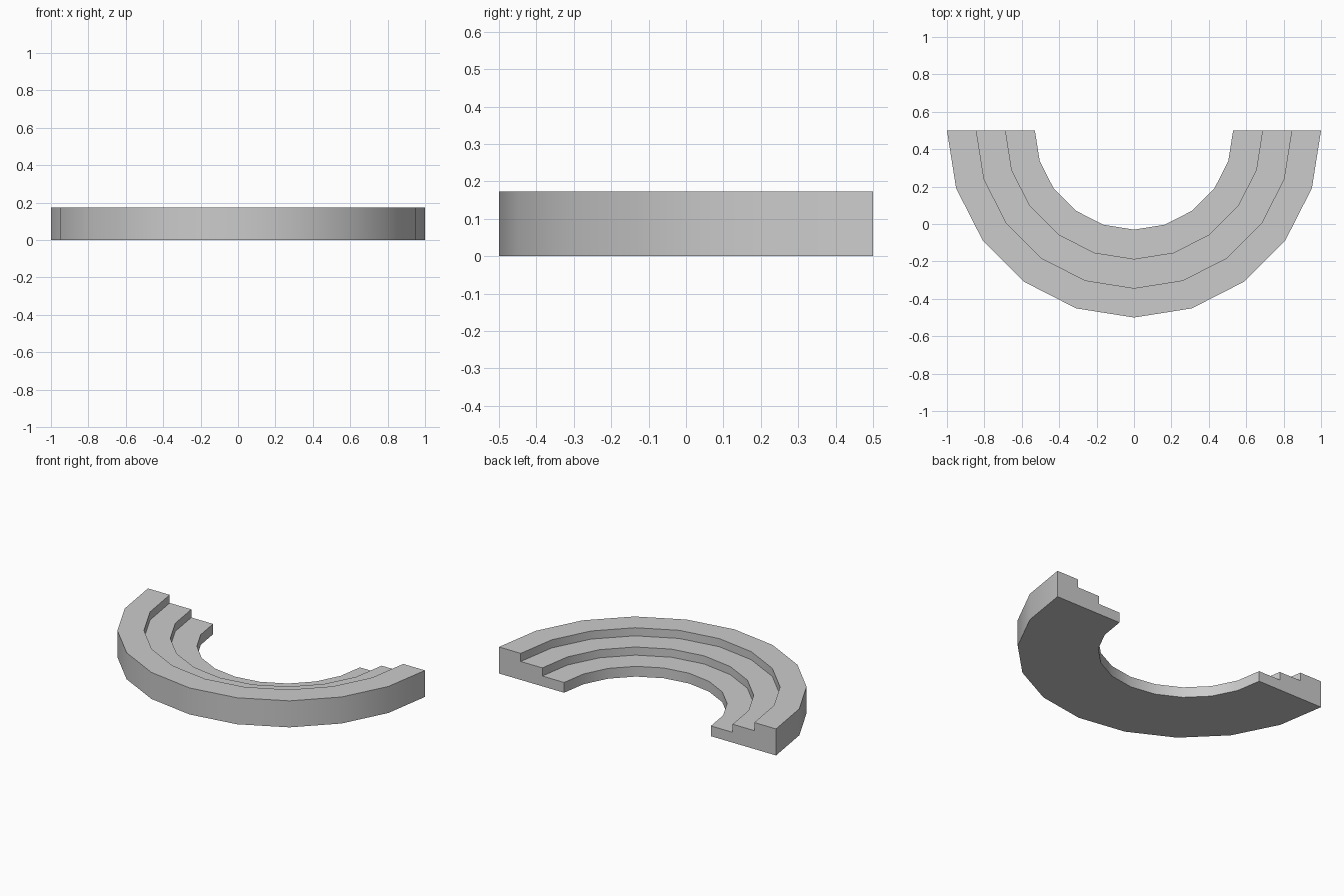
import bpy, bmesh, math
from mathutils import Matrix

if "Cube" in bpy.data.objects:
    bpy.data.objects.remove(bpy.data.objects["Cube"])

SEGMENTS = 10
CENTRE_Y = 0.5

# Stepped cross-section: (radius, height), lowest tier on the inside
profile = [(0.53, 0), (1.0, 0), (1.0, 0.173), (0.843, 0.173),
           (0.843, 0.12), (0.687, 0.12), (0.687, 0.067), (0.53, 0.067)]

# Sweep the section through a half turn, keeping both end faces
bm = bmesh.new()
rings = []
for i in range(SEGMENTS + 1):
    a = math.pi + math.pi * i / SEGMENTS
    rings.append([bm.verts.new((r * math.cos(a), CENTRE_Y + r * math.sin(a), z))
                  for r, z in profile])
n = len(profile)
for r0, r1 in zip(rings, rings[1:]):
    for j in range(n):
        k = (j + 1) % n
        bm.faces.new((r0[j], r0[k], r1[k], r1[j]))
bm.faces.new(rings[0])
bm.faces.new(rings[-1][::-1])
bmesh.ops.recalc_face_normals(bm, faces=bm.faces[:])

mesh = bpy.data.meshes.new("curved_steps")
bm.to_mesh(mesh)
bm.free()
steps = bpy.data.objects.new("curved_steps", mesh)
bpy.context.collection.objects.link(steps)

# Soft curved risers, crisp tread edges
bpy.context.view_layer.objects.active = steps
steps.select_set(True)
bpy.ops.object.shade_smooth_by_angle(angle=math.radians(30))
